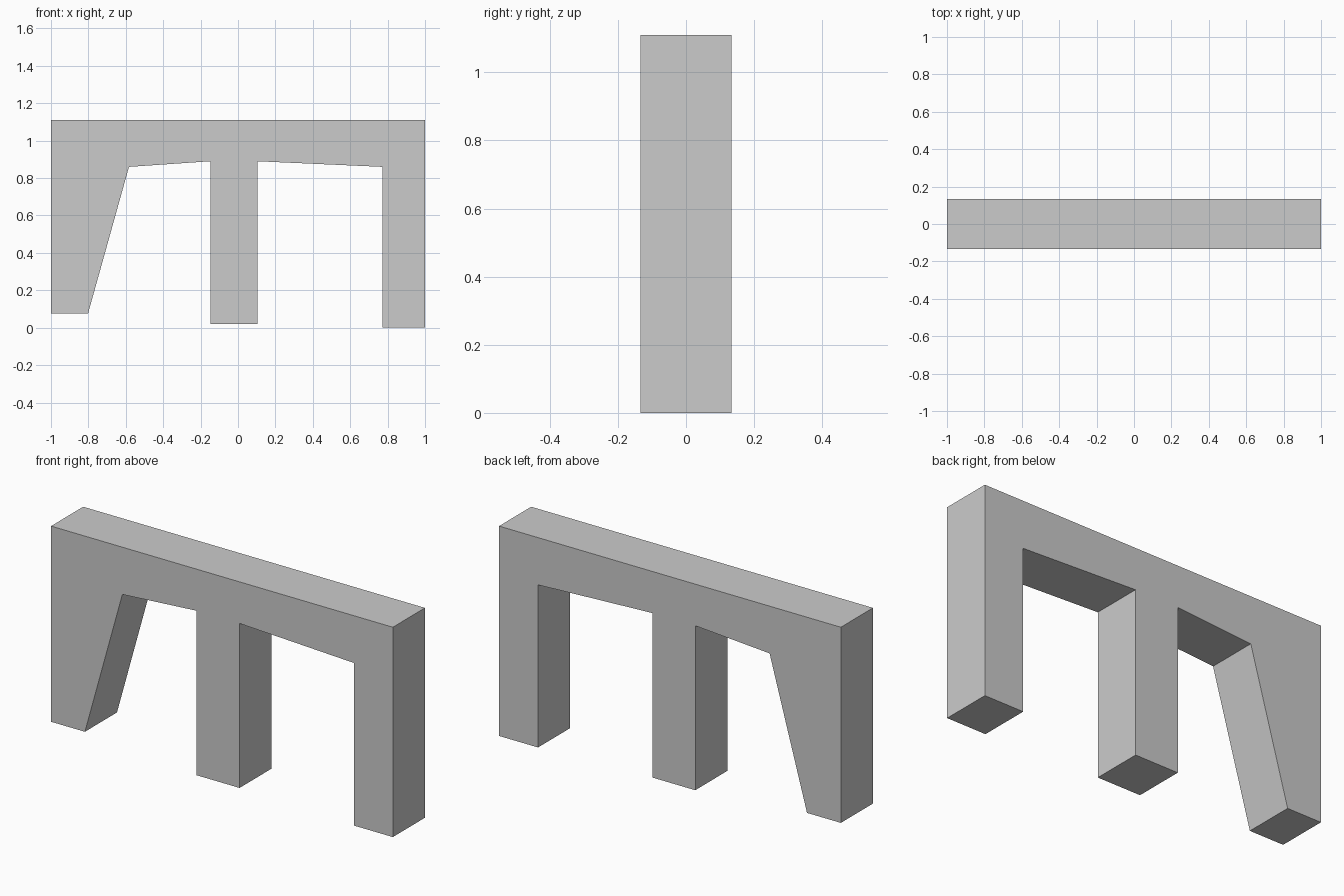
import bpy, bmesh

if "Cube" in bpy.data.objects:
    bpy.data.objects.remove(bpy.data.objects["Cube"])

HALF_DEPTH = 0.134

# Front outline (x, z): one bridge wall with three legs of different lengths
outline = [
    (-1.0, 1.11), (-1.0, 0.075), (-0.802, 0.075),    # tapered left leg
    (-0.583, 0.86), (-0.148, 0.89),                  # left soffit
    (-0.148, 0.02), (0.103, 0.02), (0.103, 0.89),    # middle leg
    (0.772, 0.86),                                   # right soffit
    (0.772, 0.0), (1.0, 0.0), (1.0, 1.11),           # right leg
]

# Extrude the outline through the depth
bm = bmesh.new()
front = bm.faces.new([bm.verts.new((x, -HALF_DEPTH, z)) for x, z in outline])
result = bmesh.ops.extrude_face_region(bm, geom=[front], use_keep_orig=True)
back_verts = [v for v in result["geom"] if isinstance(v, bmesh.types.BMVert)]
bmesh.ops.translate(bm, verts=back_verts, vec=(0, 2 * HALF_DEPTH, 0))
bmesh.ops.recalc_face_normals(bm, faces=bm.faces)

mesh = bpy.data.meshes.new("bridge_wall")
bm.to_mesh(mesh)
bm.free()
bpy.context.collection.objects.link(bpy.data.objects.new("bridge_wall", mesh))
